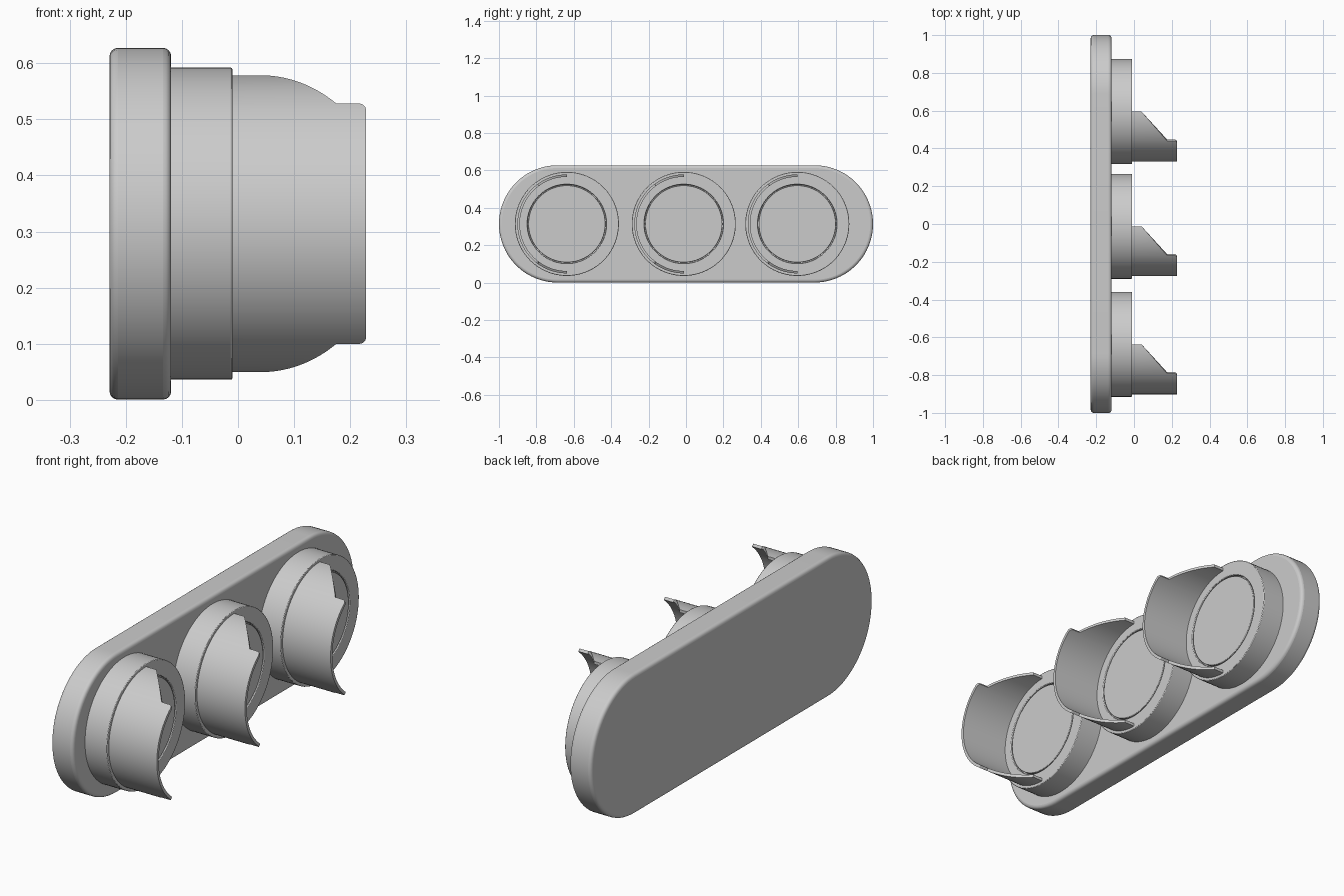
import bpy, bmesh
from math import sin, cos, pi, acos, radians

if "Cube" in bpy.data.objects:
    bpy.data.objects.remove(bpy.data.objects["Cube"])

ZC = 0.314                       # height of the centre line
CENTERS = (-0.637, -0.012, 0.595)
FACE_X = -0.01                   # front face of the lamp rings


def finish(bm, name, loc=(0, 0, 0), bevel=0, segments=3):
    bmesh.ops.recalc_face_normals(bm, faces=bm.faces)
    me = bpy.data.meshes.new(name)
    bm.to_mesh(me)
    bm.free()
    ob = bpy.data.objects.new(name, me)
    ob.location = loc
    bpy.context.collection.objects.link(ob)
    if bevel:
        m = ob.modifiers.new("bevel", 'BEVEL')
        m.width, m.segments, m.limit_method = bevel, segments, 'ANGLE'
        m.angle_limit = radians(40)
    bpy.ops.object.select_all(action='DESELECT')
    ob.select_set(True)
    bpy.context.view_layer.objects.active = ob
    bpy.ops.object.shade_smooth_by_angle(angle=radians(35))
    return ob


def lathe(name, profile, loc, bevel=0, n=96):
    """Spin (x, radius) points round the x axis; the open ends are capped."""
    bm = bmesh.new()
    rings = [[bm.verts.new((x, r * cos(2 * pi * i / n), r * sin(2 * pi * i / n)))
              for i in range(n)] for x, r in profile]
    for a, b in zip(rings, rings[1:]):
        for i in range(n):
            j = (i + 1) % n
            bm.faces.new((a[i], a[j], b[j], b[i]))
    bm.faces.new(rings[0])
    bm.faces.new(rings[-1])
    return finish(bm, name, loc, bevel, 2)


def backplate():
    r, half, n = 0.3135, 1 - 0.3135, 40
    bm = bmesh.new()
    pts = [(s * half + r * cos(a), r * sin(a))
           for s, start in ((1, -pi / 2), (-1, pi / 2))
           for a in (start + pi * i / n for i in range(n + 1))]
    f = bm.faces.new([bm.verts.new((-0.229, y, z)) for y, z in pts])
    ext = bmesh.ops.extrude_face_region(bm, geom=[f])['geom']
    bmesh.ops.translate(bm, vec=(0.11, 0, 0),
                        verts=[v for v in ext if isinstance(v, bmesh.types.BMVert)])
    finish(bm, "backplate", (0, 0, ZC), 0.015, 4)


def visor(name, loc):
    R, T, tip, cut, fil = 0.2645, 0.013, 0.228, -0.155, 0.014
    # side outline from the open edge to the middle: (y, x at the free end)
    edge = [(cut * t / 16, 0.04 + 0.135 * t / 16) for t in range(17)]
    edge += [(cut - 0.0005, tip - fil)]
    edge += [(cut - fil * (1 - cos(a)), tip - fil + fil * sin(a))
             for a in (pi / 12 * k for k in range(1, 7))]
    cols = [(acos(y / R), x) for y, x in edge]
    t0 = cols[-1][0]
    cols += [(t0 + (pi - t0) * k / 16, tip) for k in range(1, 17)]
    cols += [(2 * pi - t, x) for t, x in reversed(cols[:-1])]
    bm = bmesh.new()
    secs = [[bm.verts.new((x, r * cos(t), r * sin(t))) for x, r in
             ((FACE_X - 0.01, R), (xe, R), (xe, R - T), (FACE_X - 0.01, R - T))]
            for t, xe in cols]
    for a, b in zip(secs, secs[1:]):
        for i in range(4):
            j = (i + 1) % 4
            bm.faces.new((a[i], a[j], b[j], b[i]))
    bm.faces.new(secs[0])
    bm.faces.new(secs[-1])
    finish(bm, name, loc)


backplate()
for k, y in enumerate(CENTERS, 1):
    loc = (0, y, ZC)
    # lamp housing with a shallow seat for the lens
    lathe(f"lamp_housing_{k}", [(-0.13, 0.278), (FACE_X, 0.278), (FACE_X, 0.211),
                                (-0.03, 0.211)], loc, 0.003)
    # flat lens, leaving a thin groove round it
    lathe(f"lens_{k}", [(-0.035, 0.206), (FACE_X - 0.001, 0.206)], loc, 0.002)
    visor(f"visor_{k}", loc)
